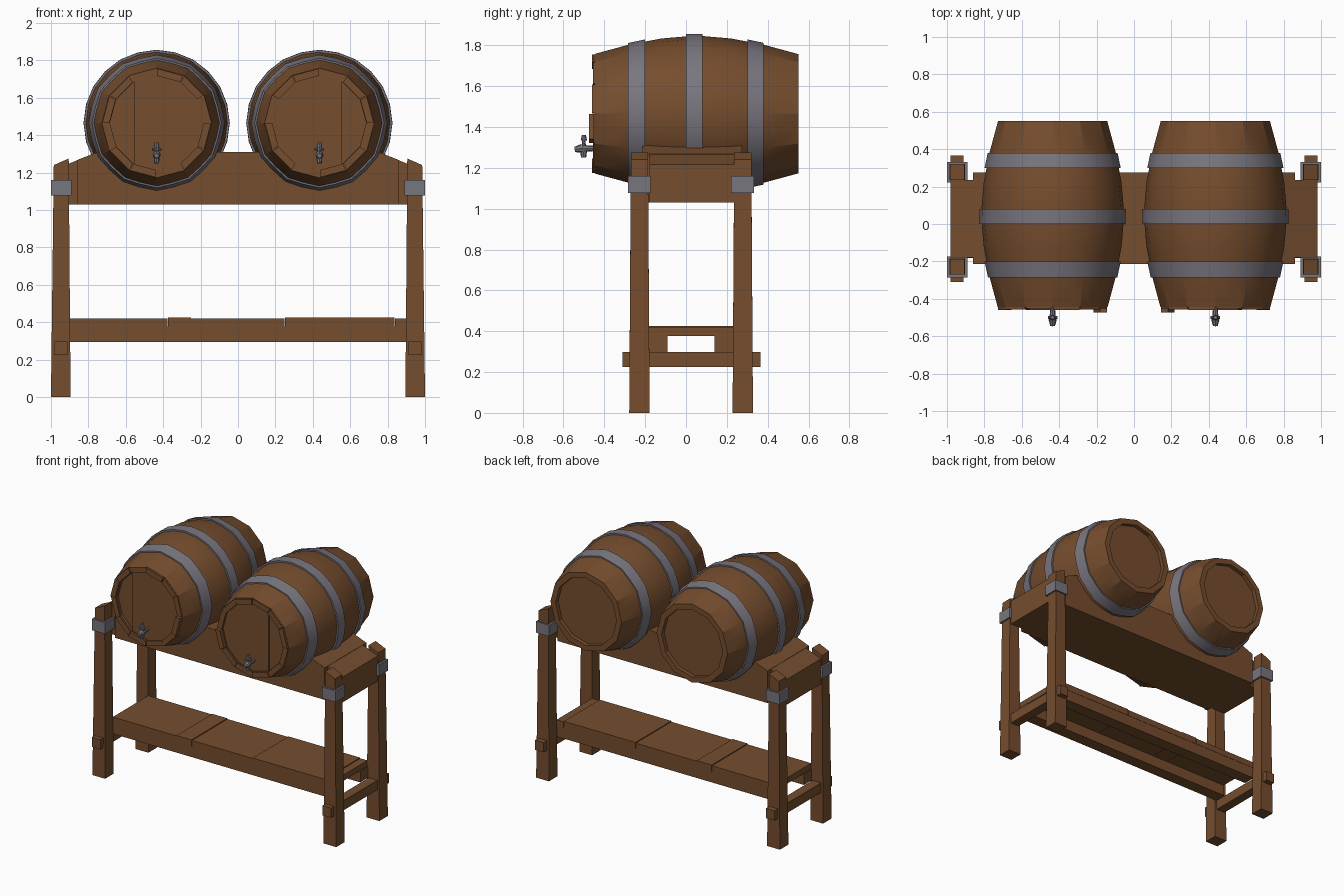
import bpy, bmesh, math
from mathutils import Vector

if "Cube" in bpy.data.objects:
    bpy.data.objects.remove(bpy.data.objects["Cube"])

def mat(name, c):
    m = bpy.data.materials.new(name)
    m.diffuse_color = (*c, 1)
    m.use_nodes = True
    m.node_tree.nodes["Principled BSDF"].inputs["Base Color"].default_value = m.diffuse_color
    return m

WOOD = mat("oak_brown", (0.178, 0.074, 0.027))
METAL = mat("grey_iron", (0.19, 0.18, 0.21))

def finish(bm, name, m, smooth=None):
    bmesh.ops.remove_doubles(bm, verts=bm.verts, dist=1e-5)
    bmesh.ops.recalc_face_normals(bm, faces=bm.faces)
    me = bpy.data.meshes.new(name)
    bm.to_mesh(me)
    bm.free()
    me.materials.append(m)
    o = bpy.data.objects.new(name, me)
    bpy.context.collection.objects.link(o)
    if smooth:
        bpy.context.view_layer.objects.active = o
        o.select_set(True)
        bpy.ops.object.shade_smooth_by_angle(angle=math.radians(smooth))
        o.select_set(False)
    return o

def loft(name, rings, m, closed=False, smooth=None):
    """Join rings of points; cap the ends, or close into a loop."""
    bm = bmesh.new()
    rs = [[bm.verts.new(p) for p in r] for r in rings]
    n = len(rs[0])
    for a, b in (zip(rs, rs[1:] + rs[:1]) if closed else zip(rs, rs[1:])):
        for i in range(n):
            j = (i + 1) % n
            bm.faces.new((a[i], a[j], b[j], b[i]))
    if not closed:
        bm.faces.new(rs[0])
        bm.faces.new(rs[-1])
    return finish(bm, name, m, smooth)

def rect(x0, x1, y0, y1, z):
    return [(x0, y0, z), (x1, y0, z), (x1, y1, z), (x0, y1, z)]

def box(name, x0, x1, y0, y1, z0, z1, m=WOOD):
    return loft(name, [rect(x0, x1, y0, y1, z0), rect(x0, x1, y0, y1, z1)], m)

CZ, CY = 1.465, 0.05

def ring(cx, r, y, poly=0.0):
    """24 points; poly=1 flattens every other point to make a 12-gon."""
    out = []
    for i in range(24):
        q = r * (1 - poly * (1 - math.cos(math.pi / 12)) * (i % 2)
                 ) if poly < 1 else r * (math.cos(math.pi / 12 * 2 / 2) if i % 2 else 1)
        a = i * math.pi / 12
        if i % 2:
            q = r * (1 - poly * (1 - math.cos(math.pi / 12)))
        out.append((cx + q * math.cos(a), y, CZ + q * math.sin(a)))
    return out

def body_r(y):
    t = abs(y - CY) / 0.5
    return 0.383 - 0.091 * t ** 1.7

def flat(y):
    return min(1, abs(y - CY) / 0.49)

def cyl(name, p, q, r0, r1, m=METAL, n=8):
    p, q = Vector(p), Vector(q)
    d = (q - p).normalized()
    u = d.orthogonal().normalized()
    v = d.cross(u)
    rings = [[c + r * (u * math.cos(2 * math.pi * i / n) + v * math.sin(2 * math.pi * i / n))
              for i in range(n)] for c, r in ((p, r0), (q, r1))]
    return loft(name, rings, m)

for s, side in ((-1, "left"), (1, "right")):
    cx = 0.435 * s
    # barrel body with recessed heads
    ys = [-0.445, -0.28, -0.12, 0.05, 0.22, 0.38, 0.55]
    rings = [ring(cx, 0.25, -0.425, 1), ring(cx, 0.25, -0.445, 1)]
    rings += [ring(cx, body_r(y), y, flat(y)) for y in ys]
    rings += [ring(cx, 0.25, 0.55, 1), ring(cx, 0.25, 0.52, 1)]
    loft(f"{side}_barrel_body", rings, WOOD, smooth=25)
    # iron hoops
    for k, (a, b) in enumerate(((-0.285, -0.2), (0.0, 0.08), (0.3, 0.38))):
        hoop = [ring(cx, body_r(a) - 0.02, a, flat(a)), ring(cx, body_r(a) + 0.009, a, flat(a)),
                ring(cx, body_r(b) + 0.009, b, flat(b)), ring(cx, body_r(b) - 0.02, b, flat(b))]
        loft(f"{side}_hoop_{k + 1}", hoop, METAL, closed=True, smooth=25)
    # rim blocks around the front head, one standing proud
    for k in range(12):
        a0, a1 = math.radians(30 * k + 0.5), math.radians(30 * k + 29.5)
        if s < 0:
            f = -0.474 if k == 11 else -0.452 - 0.004 * (k % 3)
        else:
            f = -0.474 if k == 6 else -0.452 - 0.004 * ((17 - k) % 3)
        sec = [[(cx + r * math.cos(a), y, CZ + r * math.sin(a))
                for r, a in ((0.252, a0), (0.291, a0), (0.291, a1), (0.252, a1))]
               for y in (f, -0.43)]
        loft(f"{side}_rim_block_{k + 1}", sec, WOOD)
    # raised head board with a cut edge
    bm = bmesh.new()
    vs = [bm.verts.new((cx + 0.25 * math.cos(i * math.pi / 6), -0.438,
                        CZ + 0.25 * math.sin(i * math.pi / 6))) for i in range(12)]
    fc = bm.faces.new(vs)
    bmesh.ops.bisect_plane(bm, geom=[fc] + bm.verts[:] + bm.edges[:],
                           plane_co=(cx + 0.122 * s, 0, 0), plane_no=(s, 0, 0), clear_outer=True)
    ex = bmesh.ops.extrude_face_region(bm, geom=bm.faces[:])
    bmesh.ops.translate(bm, vec=(0, 0.018, 0),
                        verts=[v for v in ex["geom"] if isinstance(v, bmesh.types.BMVert)])
    finish(bm, f"{side}_head_board", WOOD)
    # tap
    tz = 1.295
    cyl(f"{side}_tap_pipe", (cx, -0.43, tz), (cx, -0.51, tz), 0.012, 0.017)
    cyl(f"{side}_tap_nose", (cx, -0.51, tz), (cx, -0.545, tz - 0.005), 0.022, 0.013)
    cyl(f"{side}_tap_spout", (cx, -0.5, tz), (cx, -0.502, 1.25), 0.017, 0.013)
    cyl(f"{side}_tap_stem", (cx, -0.5, tz), (cx, -0.5, 1.34), 0.01, 0.008)
    cyl(f"{side}_tap_knob", (cx, -0.5, 1.335), (cx, -0.5, 1.362), 0.015, 0.01)
    cyl(f"{side}_tap_handle", (cx - 0.026, -0.5, 1.325), (cx + 0.026, -0.5, 1.325), 0.007, 0.007)

    # posts with slanted tops and iron bands
    for f, (y0, y1) in (("front", (-0.278, -0.178)), ("back", (0.228, 0.328))):
        top = [(s * x, y, z) for x, y, z in
               ((0.905, y0 + 0.008, 1.275), (0.985, y0 + 0.008, 1.24),
                (0.985, y1 - 0.008, 1.24), (0.905, y1 - 0.008, 1.275))]
        bot = rect(s * 0.895, s * 1.0, y0, y1, 0)
        loft(f"{side}_{f}_post", [bot, top], WOOD)
        box(f"{side}_{f}_band", s * 0.89, s * 1.0, y0 - 0.007, y1 + 0.004, 1.077, 1.16, METAL)
    # crossbar pegged through the posts
    box(f"{side}_crossbar", s * 0.912, s * 0.982, -0.31, 0.365, 0.225, 0.297)

# cradle beam with sloping ends: wide middle and narrow tenons between the posts
def beam(name, w, y0, y1, drop):
    zt = 1.31 - drop
    ze = zt - max(0, (w - 0.75)) * 0.39
    prof = [(-w, 1.03), (w, 1.03), (w, ze), (0.75, zt), (-0.75, zt), (-w, ze)]
    loft(name, [[(x, y, z) for x, z in prof] for y in (y0, y1)], WOOD)

beam("cradle_beam", 0.86, -0.213, 0.275, 0)
beam("cradle_beam_ends", 0.982, -0.178, 0.235, 0.002)

# shelf rails and uneven shelf boards
for n, y0, y1 in (("front", -0.18, -0.09), ("back", 0.14, 0.232)):
    box(f"{n}_shelf_rail", -0.905, 0.905, y0, y1, 0.295, 0.378)
cuts = [-0.9, -0.375, -0.25, 0.25, 0.84, 0.9]
for i, (a, b) in enumerate(zip(cuts, cuts[1:])):
    box(f"shelf_board_{i + 1}", a, b - 0.002, -0.182 - 0.003 * (i % 2), 0.234,
        0.376, 0.42 + 0.005 * (i % 2))
